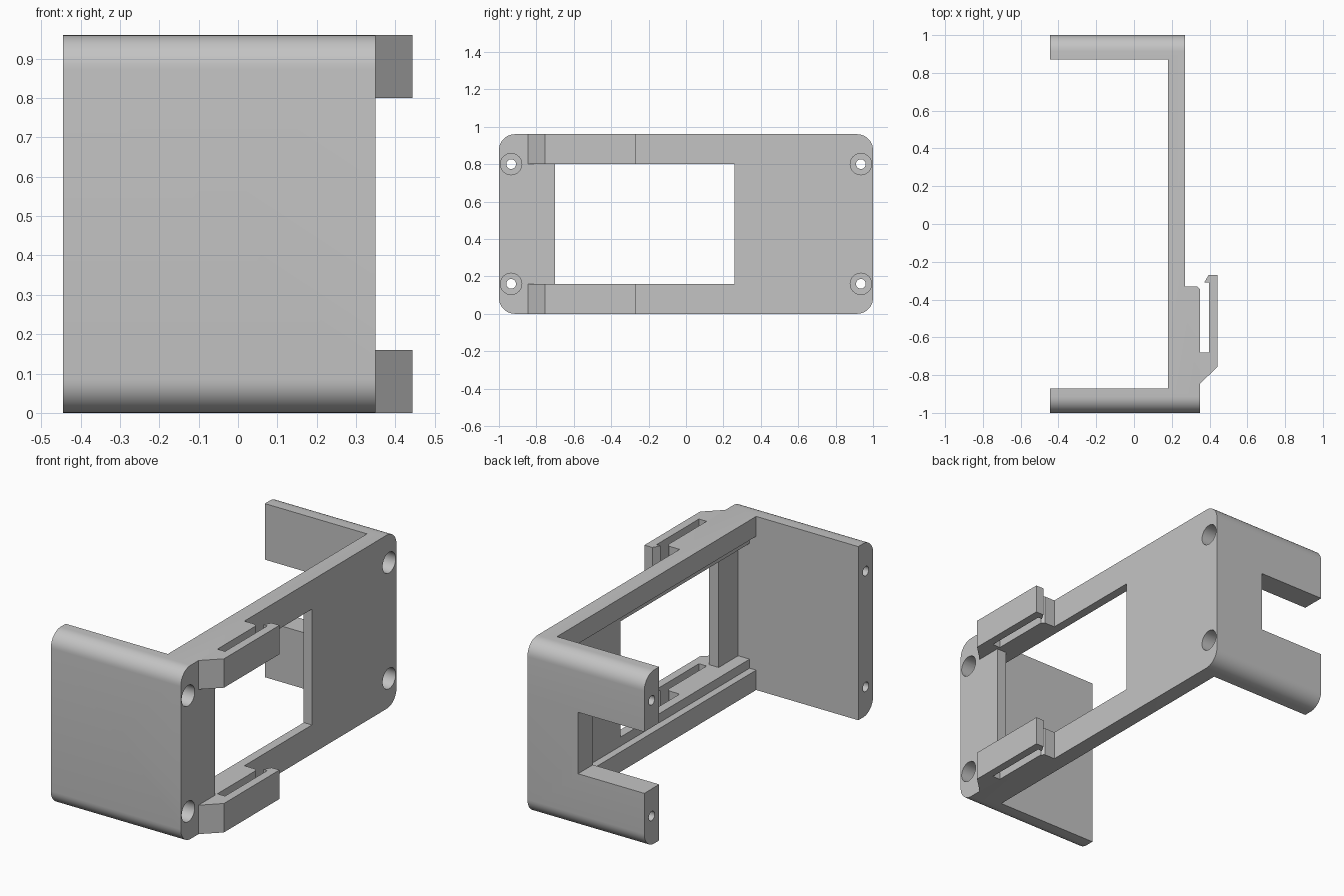
import bpy, bmesh, math
from mathutils import Vector

default = bpy.data.objects.get("Cube")
if default:
    bpy.data.objects.remove(default, do_unlink=True)

HEIGHT = 0.96
ARM_X = -0.445   # free end of both arms
PAD_X = 0.35     # outer face of the thick section

grey = bpy.data.materials.new("light_grey")
grey.use_nodes = True
grey.diffuse_color = (0.55, 0.55, 0.55, 1)
grey.node_tree.nodes["Principled BSDF"].inputs["Base Color"].default_value = (0.55, 0.55, 0.55, 1)


def prism(name, points, start, end, axis="z"):
    """Extrude an outline: (x, y) along z, or (y, z) along x."""
    bm = bmesh.new()
    place = (lambda a, b: (a, b, start)) if axis == "z" else (lambda a, b: (start, a, b))
    shift = Vector((0, 0, end - start)) if axis == "z" else Vector((end - start, 0, 0))
    face = bm.faces.new([bm.verts.new(place(a, b)) for a, b in points])
    grown = bmesh.ops.extrude_face_region(bm, geom=[face])["geom"]
    bmesh.ops.translate(bm, vec=shift, verts=[g for g in grown if isinstance(g, bmesh.types.BMVert)])
    bmesh.ops.recalc_face_normals(bm, faces=bm.faces)
    mesh = bpy.data.meshes.new(name)
    bm.to_mesh(mesh)
    bm.free()
    mesh.materials.append(grey)
    obj = bpy.data.objects.new(name, mesh)
    bpy.context.collection.objects.link(obj)
    return obj


def box(name, x0, x1, y0, y1, z0, z1):
    return prism(name, [(x0, y0), (x1, y0), (x1, y1), (x0, y1)], z0, z1)


def arc(cy, cz, radius, start, sweep, steps):
    angles = [math.radians(start + sweep * i / steps) for i in range(steps + 1)]
    return [(cy + radius * math.cos(a), cz + radius * math.sin(a)) for a in angles]


def select(obj):
    bpy.ops.object.select_all(action="DESELECT")
    obj.select_set(True)
    bpy.context.view_layer.objects.active = obj


def combine(obj, tool, operation="DIFFERENCE"):
    tool.hide_render = True
    mod = obj.modifiers.new("cut", "BOOLEAN")
    mod.operation = operation
    mod.solver = "EXACT"
    mod.object = tool
    select(obj)
    bpy.ops.object.modifier_apply(modifier=mod.name)
    bpy.data.objects.remove(tool, do_unlink=True)


# Bracket body: plate, thick section and two arms
body = prism("bracket_body", [
    (ARM_X, -1), (PAD_X, -1), (PAD_X, -0.345), (0.335, -0.33), (0.27, -0.33), (0.27, 1),
    (ARM_X, 1), (ARM_X, 0.87), (0.18, 0.87), (0.18, -0.87), (ARM_X, -0.87)], 0, HEIGHT)

# Rounded long edges
r = 0.085
rounded = []
for cy, cz, start in ((1 - r, HEIGHT - r, 0), (r - 1, HEIGHT - r, 90), (r - 1, r, 180), (1 - r, r, 270)):
    rounded += arc(cy, cz, r, start, 90, 10)
combine(body, prism("rounding_tool", rounded, -0.6, 0.6, "x"), "INTERSECT")

# Stepped pocket behind the plate, window, and notch in the rear arm
combine(body, box("pocket_tool", 0.1, 0.22, -0.87, 0.87, 0.11, 0.85))
combine(body, box("recess_tool", 0.1, 0.29, -0.87, 0.26, 0.16, 0.80))
combine(body, box("window_tool", 0.1, 0.5, -0.70, 0.26, 0.16, 0.80))
combine(body, box("notch_tool", -0.6, -0.04, 0.8, 1.1, 0.31, 0.65))

# Counterbored screw holes running the length of each arm
for y in (-0.935, 0.935):
    outer = PAD_X if y < 0 else 0.27
    for z in (0.16, 0.80):
        combine(body, prism("hole_tool", arc(y, z, 0.026, 0, 345, 23), -0.6, 0.6, "x"))
        combine(body, prism("bore_tool", arc(y, z, 0.057, 0, 348.75, 31), outer - 0.2, 0.6, "x"))

# Spring clips with hooked tips
clip_outline = [(PAD_X, -0.845), (0.443, -0.755), (0.443, -0.27), (0.395, -0.27),
                (0.372, -0.31), (0.397, -0.31), (0.397, -0.68), (PAD_X, -0.68)]
prism("lower_clip", clip_outline, 0, 0.16)
prism("upper_clip", clip_outline, 0.80, HEIGHT)

select(body)
bpy.ops.object.shade_smooth_by_angle(angle=math.radians(30))
